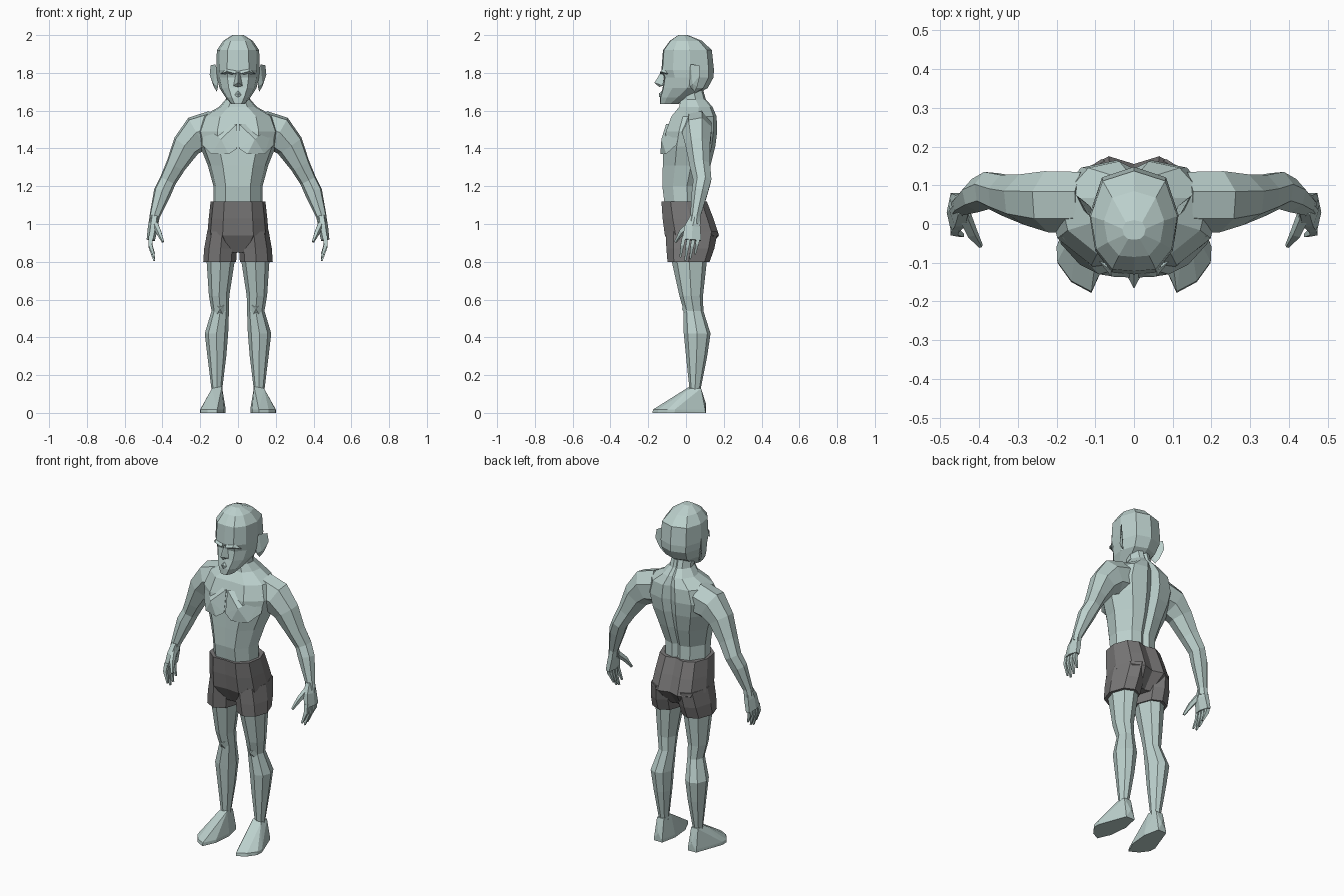
import bpy, bmesh, math
from mathutils import Vector


def material(name, rgb):
    m = bpy.data.materials.new(name)
    m.diffuse_color = (*rgb, 1)
    return m


SKIN = material("pale_green_skin", (0.50, 0.63, 0.605))
CLOTH = material("grey_cloth", (0.19, 0.185, 0.185))


def finish(name, bm, mat, mirror):
    bmesh.ops.recalc_face_normals(bm, faces=bm.faces)
    me = bpy.data.meshes.new(name)
    bm.to_mesh(me)
    bm.free()
    me.materials.append(mat)
    ob = bpy.data.objects.new(name, me)
    bpy.context.collection.objects.link(ob)
    if mirror:
        ob.modifiers.new("mirror", 'MIRROR').use_mirror_merge = False
    return ob


def skin_rings(name, rings, mat, mirror):
    """Bridge successive rings of points and cap the ends."""
    bm = bmesh.new()
    loops = [[bm.verts.new(p) for p in r] for r in rings]
    n = len(loops[0])
    for a, b in zip(loops, loops[1:]):
        for i in range(n):
            j = (i + 1) % n
            bm.faces.new((a[i], a[j], b[j], b[i]))
    bm.faces.new(loops[0])
    bm.faces.new(loops[-1])
    return finish(name, bm, mat, mirror)


def stack(name, rows, half, mat=SKIN, mirror=False):
    """Horizontal sections (z, centre x, half width, front y, back y) of a half outline."""
    outline = half + [(-u, t) for u, t in reversed(half) if u > 0]
    rings = [[(cx + u * hw, yf + t * (yb - yf), z) for u, t in outline]
             for z, cx, hw, yf, yb in rows]
    return skin_rings(name, rings, mat, mirror)


def tube(name, path, sides, phase=0.0):
    """Limb along a path of (x, y, z, width radius, depth radius)."""
    pts = [Vector(p[:3]) for p in path]
    rings = []
    for i, p in enumerate(path):
        t = (pts[min(i + 1, len(pts) - 1)] - pts[max(i - 1, 0)]).normalized()
        u = t.cross(Vector((0, 1, 0))).normalized()
        v = u.cross(t)
        ring = []
        for k in range(sides):
            a = phase + 2 * math.pi * k / sides
            ring.append(pts[i] + u * math.cos(a) * p[3] + v * math.sin(a) * p[4])
        rings.append(ring)
    return skin_rings(name, rings, SKIN, True)


def hull(name, pts, mirror=True):
    bm = bmesh.new()
    for p in pts:
        bm.verts.new(p)
    bmesh.ops.convex_hull(bm, input=bm.verts)
    loose = [v for v in bm.verts if not v.link_faces]
    bmesh.ops.delete(bm, geom=loose, context='VERTS')
    return finish(name, bm, SKIN, mirror)


# half outlines: (sideways factor, front-to-back factor)
BODY = [(0, .03), (.5, .02), (.9, .27), (1, .6), (.62, .93), (.2, 1), (0, .92)]
HEAD = [(0, 0), (.5, .02), (.87, .22), (1, .55), (.72, .9), (0, 1)]
LEG = [(0, 0), (.7, .15), (1, .5), (.65, .88), (0, 1)]
HIPS = [(0, .02), (.5, 0), (.9, .2), (1, .55), (.8, .88), (.4, 1), (0, .93)]

# torso and neck
stack("torso", [
    (1.05, 0, .130, -.110, .095),
    (1.20, 0, .130, -.130, .095),
    (1.31, 0, .160, -.128, .130),
    (1.41, 0, .200, -.125, .155),
    (1.49, 0, .220, -.112, .165),
    (1.57, 0, .190, -.082, .162),
    (1.62, 0, .100, -.040, .140),
    (1.66, 0, .065, -.030, .105),
    (1.73, 0, .060, -.040, .085)], BODY)

# chest muscles either side of the rib arch
hull("chest_muscle", [
    (.004, -.105, 1.53), (.004, -.126, 1.40), (.05, -.136, 1.37),
    (.14, -.105, 1.37), (.19, -.05, 1.42), (.19, -.03, 1.52),
    (.09, -.130, 1.45), (.04, -.04, 1.45)])

# head
stack("head", [
    (1.635, 0, .036, -.138, -.040),
    (1.67, 0, .066, -.137, .030),
    (1.72, 0, .098, -.124, .115),
    (1.775, 0, .112, -.116, .145),
    (1.815, 0, .115, -.130, .148),
    (1.92, 0, .112, -.122, .137),
    (1.97, 0, .078, -.085, .085),
    (2.00, 0, .030, -.040, .010)], HEAD)

# face details
hull("nose", [(0, -.132, 1.805), (.010, -.115, 1.80), (-.010, -.115, 1.80),
              (0, -.167, 1.748), (.024, -.122, 1.732), (-.024, -.122, 1.732),
              (0, -.142, 1.725)], mirror=False)
hull("brow", [(.010, -.138, 1.795), (.012, -.125, 1.815), (.058, -.136, 1.808),
              (.060, -.120, 1.825), (.092, -.095, 1.795), (.045, -.110, 1.79)])
hull("lips", [(0, -.144, 1.690), (.030, -.122, 1.683), (-.030, -.122, 1.683),
              (0, -.128, 1.705), (0, -.142, 1.672), (0, -.120, 1.665)], mirror=False)
hull("ear", [(.105, .015, 1.80), (.105, .02, 1.73), (.112, .045, 1.70),
             (.130, .060, 1.73), (.150, .075, 1.79), (.145, .070, 1.84),
             (.120, .025, 1.845), (.130, .035, 1.74)])

# arms
tube("arm", [
    (.130, .060, 1.500, .105, .080),
    (.215, .060, 1.480, .100, .082),
    (.275, .065, 1.415, .078, .068),
    (.330, .075, 1.310, .055, .056),
    (.372, .088, 1.230, .046, .050),
    (.400, .075, 1.170, .048, .045),
    (.442, .050, 1.040, .028, .028),
    (.448, .045, 1.000, .026, .034)], 7, .3)

# hands: palm, four fingers and a thumb
tube("palm", [
    (.442, .048, 1.040, .025, .028),
    (.450, .035, .985, .027, .048),
    (.462, .030, .915, .022, .058)], 6)
for i, length in enumerate((.095, .115, .105, .080)):
    y = -.010 + i * .026
    tube("finger_%d" % (i + 1), [
        (.462, y, .935, .015, .014),
        (.464, y - .010, .935 - length * .5, .014, .013),
        (.443, y - .020, .920 - length, .006, .006)], 4, math.pi / 4)
tube("thumb", [
    (.438, .020, 1.000, .018, .020),
    (.420, -.022, .960, .016, .016),
    (.397, -.056, .905, .007, .007)], 5)

# shorts
stack("shorts_hips", [
    (.85, 0, .090, -.060, .100),
    (.94, 0, .163, -.112, .175),
    (1.03, 0, .155, -.124, .145),
    (1.12, 0, .145, -.130, .110)], HIPS, CLOTH)
stack("shorts_leg", [
    (.80, .097, .087, -.098, .125),
    (.87, .092, .087, -.104, .150),
    (.96, .083, .080, -.108, .168)], LEG, CLOTH, True)

# legs
stack("leg", [
    (.90, .092, .074, -.080, .115),
    (.80, .092, .074, -.075, .110),
    (.62, .100, .054, -.035, .090),
    (.54, .094, .046, -.012, .092),
    (.42, .114, .062, -.012, .130),
    (.30, .112, .050, .000, .112),
    (.13, .112, .029, .018, .078),
    (.06, .112, .028, .020, .085)], LEG, SKIN, True)
hull("kneecap", [(.095, -.022, .55), (.065, -.005, .58), (.125, -.005, .58),
                 (.070, .010, .50), (.125, .010, .50), (.095, .04, .54)])

# feet
sole = [(.085, .105), (.140, .103), (.165, .02), (.200, -.060), (.198, -.100),
        (.162, -.150), (.110, -.178), (.075, -.100), (.065, .010)]
hull("foot", [(x, y, 0) for x, y in sole]
     + [(x, y * .98, .018) for x, y in sole]
     + [(.085, .020, .14), (.138, .020, .13), (.090, .080, .13), (.135, .080, .13),
        (.095, -.075, .075), (.140, -.070, .065), (.110, .105, .05)])
